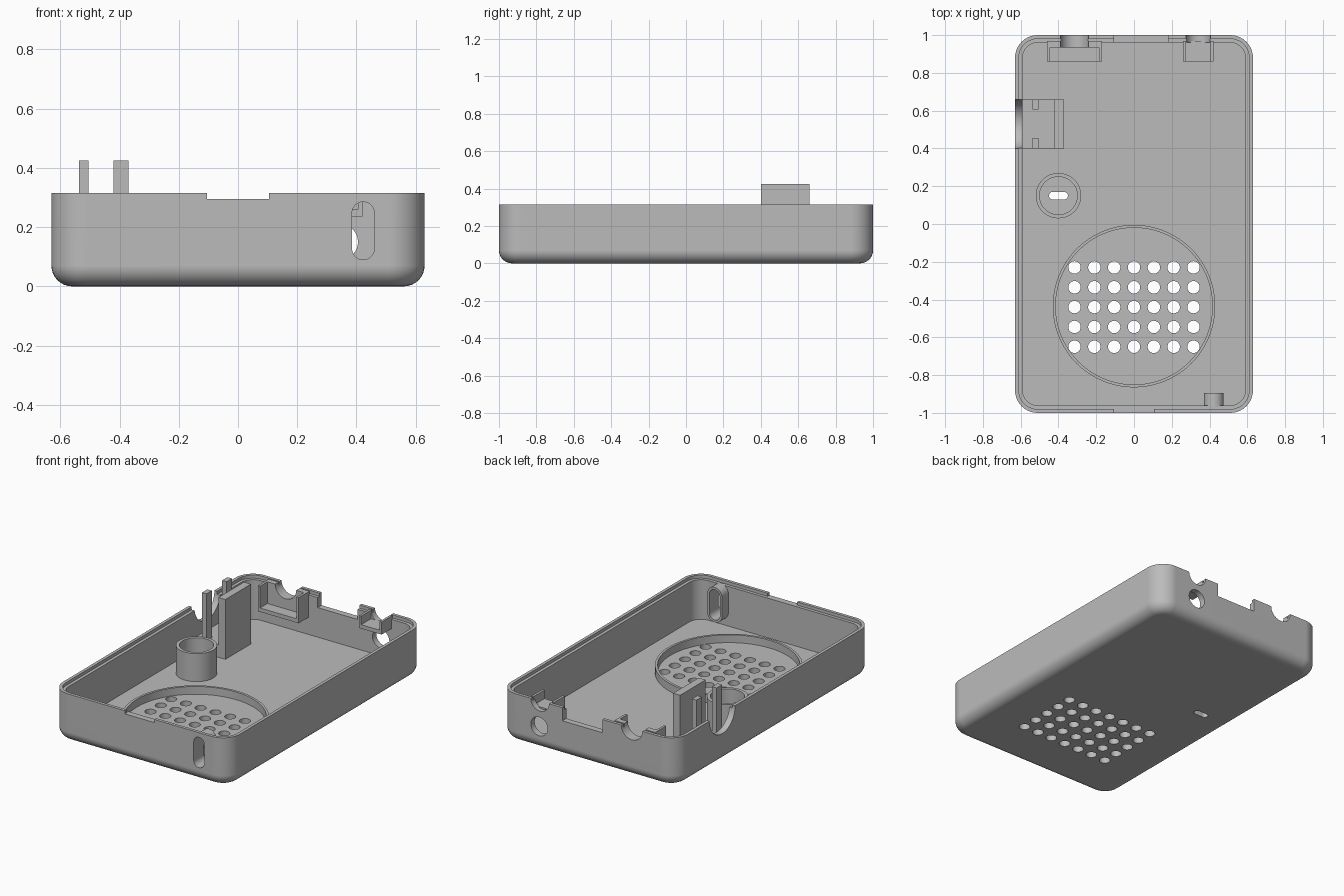
import bpy, bmesh, math
from mathutils import Matrix, Vector

if "Cube" in bpy.data.objects:
    bpy.data.objects.remove(bpy.data.objects["Cube"])

grey = bpy.data.materials.new("plain grey")
grey.use_nodes = True
grey.diffuse_color = (0.5, 0.5, 0.5, 1)
grey.node_tree.nodes["Principled BSDF"].inputs["Base Color"].default_value = (0.5, 0.5, 0.5, 1)

ALONG_X = Matrix.Rotation(math.pi / 2, 4, 'Y')
ALONG_Y = Matrix.Rotation(-math.pi / 2, 4, 'X')
UPRIGHT = Matrix.Identity(4)


def rounded(hx, hy, r, z, steps=10):
    """Rounded rectangle outline at height z."""
    pts = []
    for q, (sx, sy) in enumerate(((1, 1), (-1, 1), (-1, -1), (1, -1))):
        for i in range(steps + 1):
            a = (q + i / steps) * math.pi / 2
            pts.append((sx * (hx - r) + r * math.cos(a), sy * (hy - r) + r * math.sin(a), z))
    return pts


def circle(r, z, n=64):
    return [(r * math.cos(2 * math.pi * i / n), r * math.sin(2 * math.pi * i / n), z) for i in range(n)]


def loft(name, rings, loc=(0, 0, 0), turn=UPRIGHT, hollow=False):
    """Skin a stack of outlines; cap the ends, or join them when hollow."""
    bm = bmesh.new()
    rows = [[bm.verts.new(p) for p in ring] for ring in rings]
    pairs = list(zip(rows, rows[1:]))
    if hollow:
        pairs.append((rows[-1], rows[0]))
    else:
        bm.faces.new(rows[0][::-1])
        bm.faces.new(rows[-1])
    for a, b in pairs:
        for i in range(len(a)):
            j = (i + 1) % len(a)
            bm.faces.new((a[i], a[j], b[j], b[i]))
    bmesh.ops.transform(bm, matrix=Matrix.Translation(Vector(loc)) @ turn, verts=bm.verts)
    return finish(name, bm)


def finish(name, bm):
    bmesh.ops.recalc_face_normals(bm, faces=bm.faces)
    mesh = bpy.data.meshes.new(name)
    bm.to_mesh(mesh)
    bm.free()
    mesh.materials.append(grey)
    obj = bpy.data.objects.new(name, mesh)
    bpy.context.collection.objects.link(obj)
    return obj


def box(name, x, y, z):
    bm = bmesh.new()
    bmesh.ops.create_cube(bm, size=1)
    for v in bm.verts:
        v.co = [(s[0] + s[1]) / 2 + c * (s[1] - s[0]) for c, s in zip(v.co, (x, y, z))]
    return finish(name, bm)


def rod(name, r, length, loc, turn=UPRIGHT, n=64):
    return loft(name, [circle(r, -length / 2, n), circle(r, length / 2, n)], loc, turn)


def cut(obj, cutters):
    for c in cutters:
        mod = obj.modifiers.new("cut", 'BOOLEAN')
        mod.operation, mod.solver, mod.object = 'DIFFERENCE', 'EXACT', c
    graph = bpy.context.evaluated_depsgraph_get()
    mesh = bpy.data.meshes.new_from_object(obj.evaluated_get(graph))
    obj.modifiers.clear()
    obj.data = mesh


# Tray shell: rounded bottom edge, stepped rim, flat inner floor
W, L, H, R, FILLET, FLOOR = 0.63, 1.0, 0.315, 0.12, 0.07, 0.04
rings = []
for i in range(9):
    a = i / 8 * math.pi / 2
    d = FILLET * (1 - math.sin(a))
    rings.append(rounded(W - d, L - d, R - d, FILLET * (1 - math.cos(a))))
for inset, z in ((0, H), (0.02, H), (0.02, H - 0.02), (0.04, H - 0.02), (0.04, FLOOR)):
    rings.append(rounded(W - inset, L - inset, R - inset, z))
shell = loft("tray_shell", rings)

# Cutters for the shell
wide_notch = rod("wide_notch_cutter", 0.075, 0.3, (-0.315, 1, H), ALONG_Y)
small_notch = rod("small_notch_cutter", 0.065, 0.3, (0.34, 1.05, H), ALONG_Y)
side_notch = rod("side_notch_cutter", 0.13, 0.12, (-0.64, 0.53, H), ALONG_X)
cable_hole = rod("cable_hole_cutter", 0.06, 0.2, (0.345, 1, 0.15), ALONG_Y)
front_slot = loft("front_slot_cutter", [rounded(0.0375, 0.0975, 0.0374, z) for z in (-0.15, 0.15)],
                  (0.4225, -1, 0.1875), ALONG_Y)
floor_slot = loft("floor_slot_cutter", [rounded(0.05, 0.02, 0.0199, z) for z in (-0.1, 0.1)],
                  (-0.4, 0.15, 0))
front_gap = box("front_gap_cutter", (-0.105, 0.105), (-1.1, -0.9), (H - 0.02, 0.5))
back_gap = box("back_gap_cutter", (-0.105, 0.18), (0.9, 1.1), (H - 0.085, 0.5))
grille = [rod("grille_cutter", 0.033, 0.3, (0.105 * c, -0.44 + 0.105 * r, 0), n=24)
          for c in range(-3, 4) for r in range(-2, 3)]
cutters = [wide_notch, small_notch, side_notch, cable_hole, front_slot, floor_slot,
           front_gap, back_gap] + grille
for c in cutters:
    c.hide_render = True
cut(shell, cutters)

# Speaker ring and button post
loft("speaker_ring", [circle(r, z, 96) for r, z in ((0.43, 0.03), (0.43, 0.09), (0.415, 0.09), (0.415, 0.03))],
     (0, -0.435, 0), hollow=True)
loft("button_post", [circle(r, z) for r, z in ((0.12, 0.03), (0.12, 0.22), (0.1, 0.22), (0.1, 0.03))],
     (-0.4, 0.15, 0), hollow=True)

# Sleeve around the front slot
sleeve = loft("slot_sleeve", [rounded(0.0525, 0.1125, 0.0524, z) for z in (-0.0375, 0.0375)],
              (0.4225, -0.9325, 0.1875), ALONG_Y)
cut(sleeve, [front_slot])


# Connector brackets on the back wall: shelf with two side arms
def bracket(name, x0, x1, z0):
    box(name + "_shelf", (x0, x1), (0.86, 0.97), (z0, z0 + 0.025))
    for side, a, b in (("right", x0, x0 + 0.015), ("left", x1 - 0.015, x1)):
        box(f"{name}_{side}_arm", (a, b), (0.86, 0.97), (z0, H))


bracket("wide_bracket", -0.46, -0.17, 0.15)
bracket("small_bracket", 0.26, 0.42, 0.235)
backing = box("wide_bracket_backing", (-0.45, -0.18), (0.935, 0.97), (0.16, H))
cut(backing, [wide_notch])

# Side connector holder: base, tall plate and two pins
box("holder_base", (-0.6, -0.4), (0.4, 0.66), (0.03, 0.12))
box("holder_plate", (-0.42, -0.37), (0.4, 0.66), (0.03, 0.425))
for name, y in (("front", 0.4), ("back", 0.605)):
    box(f"holder_{name}_pin", (-0.537, -0.505), (y, y + 0.055), (0.1, 0.425))

for c in cutters:
    bpy.data.objects.remove(c)

# Smooth curved surfaces, keep edges sharp
for obj in bpy.context.collection.objects:
    if obj.type == 'MESH' and obj.data.materials and obj.data.materials[0] == grey:
        bpy.ops.object.select_all(action='DESELECT')
        obj.select_set(True)
        bpy.context.view_layer.objects.active = obj
        bpy.ops.object.shade_smooth_by_angle(angle=math.radians(30))
weighted = shell.modifiers.new("weighted normals", 'WEIGHTED_NORMAL')
weighted.keep_sharp = True
